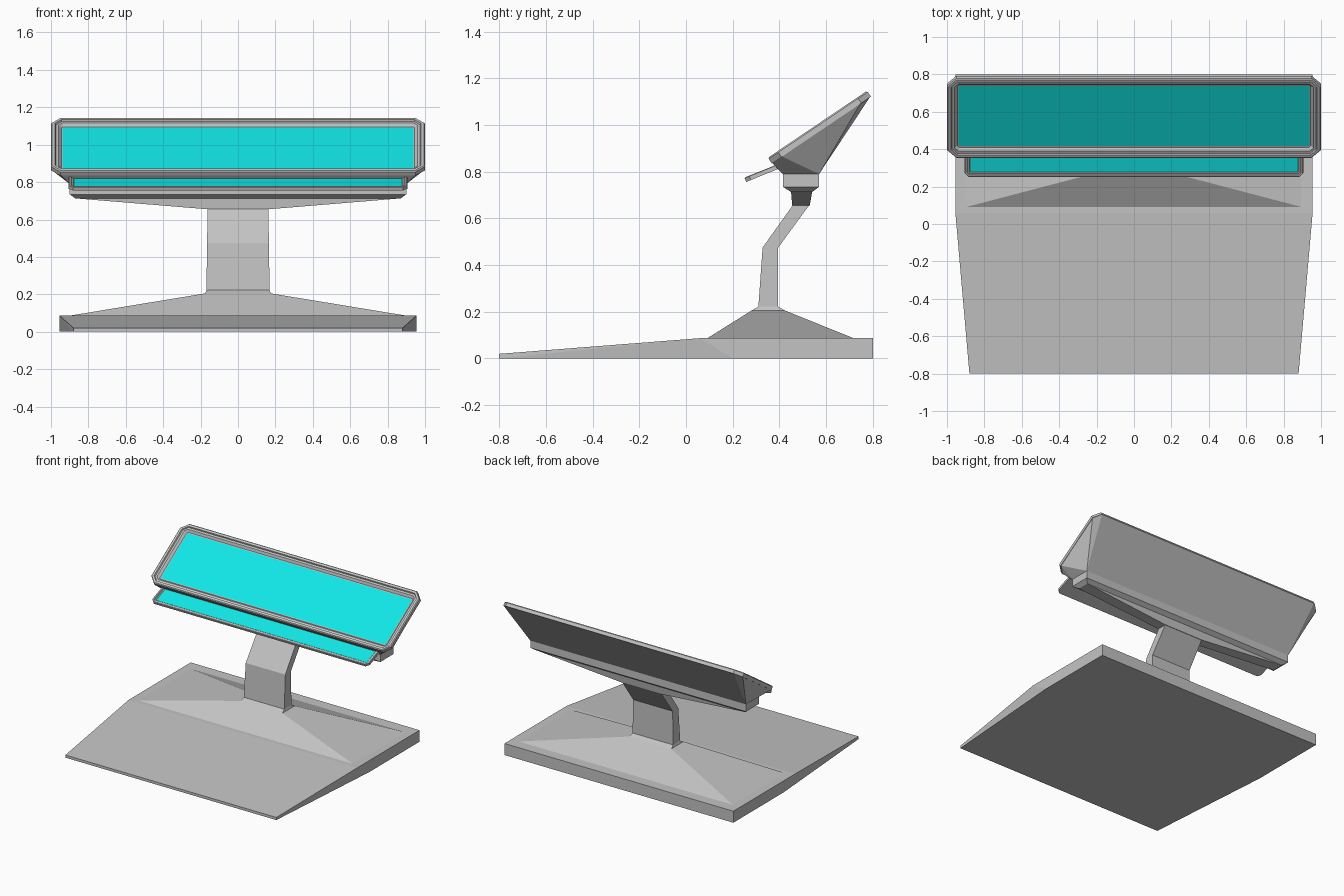
import bpy, bmesh, math
from mathutils import Matrix, Vector

cube = bpy.data.objects.get("Cube")
if cube:
    bpy.data.objects.remove(cube, do_unlink=True)


def material(name, color):
    m = bpy.data.materials.new(name)
    m.use_nodes = True
    m.diffuse_color = color
    m.node_tree.nodes["Principled BSDF"].inputs["Base Color"].default_value = color
    return m


GREY = material("grey_plastic", (0.55, 0.55, 0.55, 1))
CYAN = material("cyan_screen", (0.006, 0.8, 0.8, 1))


def finish(name, bm):
    bmesh.ops.recalc_face_normals(bm, faces=bm.faces)
    mesh = bpy.data.meshes.new(name)
    bm.to_mesh(mesh)
    bm.free()
    mesh.materials.append(GREY)
    mesh.materials.append(CYAN)
    obj = bpy.data.objects.new(name, mesh)
    bpy.context.collection.objects.link(obj)
    return obj


def bridge(bm, loops):
    """Skin a list of equal-length vertex loops; returns the last cap."""
    rings = [[bm.verts.new(p) for p in loop] for loop in loops]
    for a, b in zip(rings, rings[1:]):
        for i in range(len(a)):
            j = (i + 1) % len(a)
            bm.faces.new((a[i], a[j], b[j], b[i]))
    bm.faces.new(rings[0][::-1])
    return bm.faces.new(rings[-1])


def loft(name, sections):
    """Stack of horizontal rectangles: half width, front y, back y, z."""
    bm = bmesh.new()
    bridge(bm, [[(-w, f, z), (w, f, z), (w, b, z), (-w, b, z)]
                for w, f, b, z in sections])
    return finish(name, bm)


def hull(name, points):
    bm = bmesh.new()
    for p in points:
        bm.verts.new(p)
    bmesh.ops.convex_hull(bm, input=bm.verts)
    bmesh.ops.dissolve_limit(bm, angle_limit=math.radians(1),
                             verts=bm.verts, edges=bm.edges)
    return finish(name, bm)


def mirrored(points):
    return [(s * x, y, z) for x, y, z in points for s in (-1, 1)]


def octagon(matrix, w, h, c, n):
    """Rectangle with cut corners in a tilted plane."""
    pts = [(-w + c, -h), (w - c, -h), (w, -h + c), (w, h - c),
           (w - c, h), (-w + c, h), (-w, h - c), (-w, -h + c)]
    return [matrix @ Vector((x, y, n)) for x, y in pts]


def framed_panel(name, matrix, w, h, chamfer, steps):
    """Stepped frame around a recessed screen; steps are inset, depth."""
    last = steps[-1][0]
    bm = bmesh.new()
    loops = [octagon(matrix, w - i, h - i, chamfer * (1 - 0.92 * i / last), n)
             for i, n in steps]
    bridge(bm, loops).material_index = 1
    return finish(name, bm)


def tilted(y, z, degrees):
    return Matrix.Translation((0, y, z)) @ Matrix.Rotation(math.radians(degrees), 4, 'X')


# Wedge base with a raised pyramid
hull("base", mirrored([
    (0.88, -0.8, 0), (0.955, 0.2, 0), (0.955, 0.8, 0),
    (0.88, -0.8, 0.02), (0.955, 0.06, 0.087), (0.955, 0.8, 0.087)]))
loft("base_pyramid", [(0.9, 0.09, 0.72, 0.086), (0.175, 0.28, 0.425, 0.205)])

# Bent stem with a small foot
loft("stem", [(0.175, 0.28, 0.425, 0.205), (0.169, 0.31, 0.395, 0.222),
              (0.165, 0.328, 0.395, 0.475), (0.163, 0.46, 0.53, 0.66)])

# Flared bracket carrying the head
loft("bracket", [(0.165, 0.455, 0.53, 0.655), (0.87, 0.45, 0.54, 0.713),
                 (0.9, 0.415, 0.57, 0.735), (0.9, 0.415, 0.57, 0.792)])

# Main display and the wedge housing behind it
head = tilted(0.563, 1.003, 34)
framed_panel("main_display", head, 1.0, 0.256, 0.05, [
    (0, -0.03), (0, -0.006), (0.006, 0), (0.022, 0), (0.026, -0.01),
    (0.04, -0.01), (0.055, -0.025), (0.062, -0.025)])
hull("display_housing", octagon(head, 0.998, 0.254, 0.05, -0.028)
     + mirrored([(0.9, 0.415, 0.79), (0.9, 0.57, 0.79)]))

# Small lower display
framed_panel("lower_display", tilted(0.335, 0.809, 22), 0.905, 0.0915, 0.022, [
    (0, -0.02), (0, -0.003), (0.003, 0), (0.013, 0), (0.016, -0.006),
    (0.022, -0.006), (0.027, -0.01)])
